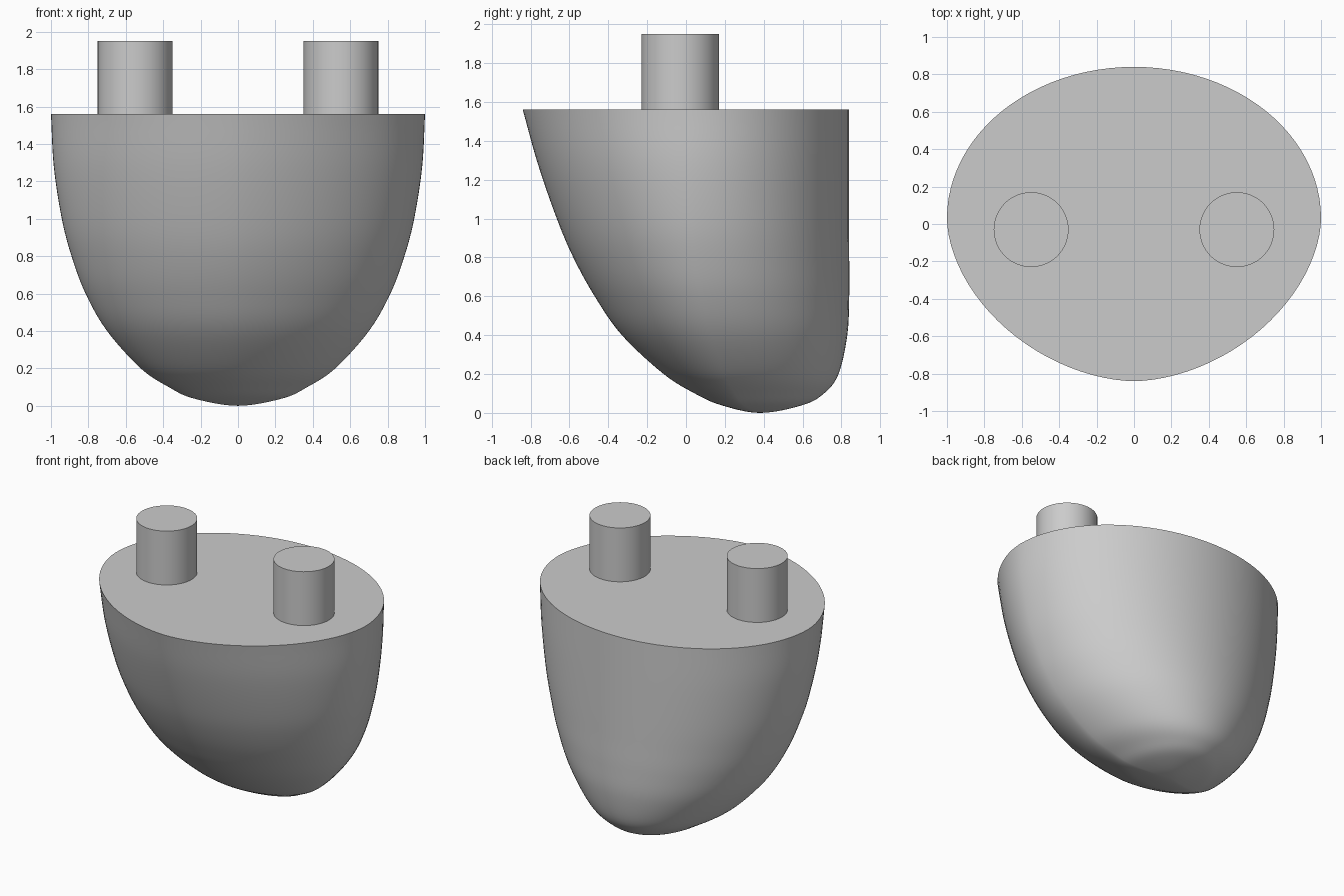
import bpy, bmesh, math

cube = bpy.data.objects.get("Cube")
if cube:
    bpy.data.objects.remove(cube)

grey = bpy.data.materials.new("plain grey")
grey.use_nodes = True
colour = (0.6, 0.6, 0.6, 1)
grey.diffuse_color = colour
grey.node_tree.nodes["Principled BSDF"].inputs["Base Color"].default_value = colour

TOP, KEEL_Y, SIDE_Y = 1.56, 0.38, 0.03
SEGMENTS, STEPS = 96, 6

# Height, half width, front y and back y of the body
ROWS = [(0, 0, 0.38, 0.38), (0.04, 0.24, 0.18, 0.6), (0.1, 0.37, 0.045, 0.71),
        (0.2, 0.52, -0.115, 0.785), (0.4, 0.7, -0.33, 0.83), (0.6, 0.815, -0.47, 0.84),
        (0.8, 0.89, -0.58, 0.84), (1, 0.942, -0.665, 0.84), (1.28, 0.985, -0.762, 0.84),
        (TOP, 1, -0.84, 0.84)]


def finish(name, bm):
    mesh = bpy.data.meshes.new(name)
    bmesh.ops.recalc_face_normals(bm, faces=bm.faces)
    bm.to_mesh(mesh)
    bm.free()
    mesh.materials.append(grey)
    obj = bpy.data.objects.new(name, mesh)
    bpy.context.collection.objects.link(obj)
    bpy.ops.object.select_all(action='DESELECT')
    obj.select_set(True)
    bpy.context.view_layer.objects.active = obj
    bpy.ops.object.shade_smooth_by_angle(angle=math.radians(35))
    return obj


def spline(a, b, c, d, t):
    return b + 0.5 * t * (c - a + t * (2*a - 5*b + 4*c - d + t * (3*(b - c) + d - a)))


def smooth_rows():
    z, w, f, b = ROWS[1]
    below = (z, -w, 2 * KEEL_Y - f, 2 * KEEL_Y - b)
    above = tuple(2 * p - q for p, q in zip(ROWS[-1], ROWS[-2]))
    pts = [below] + ROWS + [above]
    for i in range(1, len(pts) - 2):
        for s in range(1, STEPS + 1):
            yield [spline(*v, s / STEPS) for v in zip(*pts[i - 1:i + 3])]


def section(bm, z, w, front, back):
    # Rounded back half and slightly pointed front half
    side = SIDE_Y + (KEEL_Y - SIDE_Y) * (1 - min(w, 1))
    ring = []
    for k in range(SEGMENTS):
        a = 2 * math.pi * k / SEGMENTS
        c, s = math.cos(a), math.sin(a)
        power = 1 if s >= 0 else 2 / 1.8
        x = math.copysign(abs(c) ** power, c) * w
        depth = back - side if s >= 0 else side - front
        y = side + math.copysign(abs(s) ** power, s) * depth
        ring.append(bm.verts.new((x, y, max(z, 0))))
    return ring


# Body lofted from the bottom point to the flat top
bm = bmesh.new()
tip = bm.verts.new((0, KEEL_Y, 0))
previous = None
for row in smooth_rows():
    ring = section(bm, *row)
    for k in range(SEGMENTS):
        n = (k + 1) % SEGMENTS
        if previous:
            bm.faces.new((previous[k], previous[n], ring[n], ring[k]))
        else:
            bm.faces.new((tip, ring[n], ring[k]))
    previous = ring
bm.faces.new(previous)
finish("body", bm)

# Pair of round pegs on the top
for name, sign in (("left_peg", 1), ("right_peg", -1)):
    bm = bmesh.new()
    bmesh.ops.create_cone(bm, cap_ends=True, segments=64, radius1=0.2, radius2=0.2, depth=0.39)
    bmesh.ops.translate(bm, verts=bm.verts, vec=(sign * 0.55, -0.03, TOP + 0.195))
    finish(name, bm)
